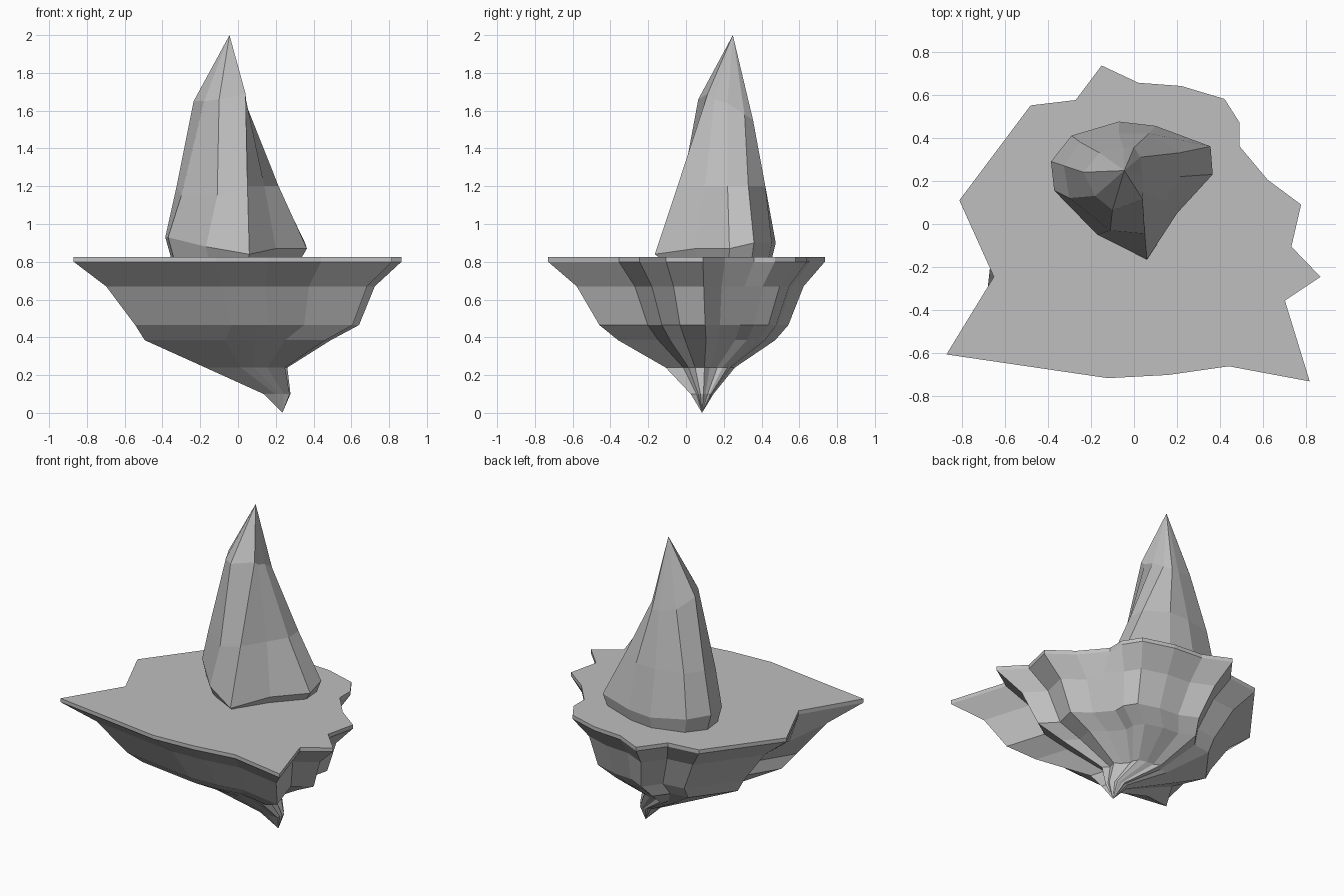
import bpy, bmesh

stone = bpy.data.materials.new("grey stone")
stone.diffuse_color = (0.52, 0.52, 0.52, 1)


def loft(name, rings, tip, cap_last=False):
    """Skin a stack of equal-length rings, closing the far end at a tip."""
    bm = bmesh.new()
    loops = [[bm.verts.new(p) for p in ring] for ring in rings]
    point = bm.verts.new(tip)
    n = len(loops[0])
    bm.faces.new(loops[0])
    for i in range(n):
        j = (i + 1) % n
        for a, b in zip(loops, loops[1:]):
            bm.faces.new((a[i], a[j], b[j], b[i]))
        bm.faces.new((loops[-1][i], loops[-1][j], point))
    bmesh.ops.recalc_face_normals(bm, faces=bm.faces)
    mesh = bpy.data.meshes.new(name)
    bm.to_mesh(mesh)
    bm.free()
    mesh.materials.append(stone)
    obj = bpy.data.objects.new(name, mesh)
    bpy.context.collection.objects.link(obj)
    return obj


# Floating island: jagged outline shrinking downward to an off-centre tip
outline = [(-.87, -.605), (-.12, -.715), (.16, -.70), (.44, -.66), (.815, -.73),
           (.70, -.355), (.865, -.245), (.73, -.105), (.775, .09), (.62, .205),
           (.49, .36), (.49, .47), (.42, .58), (.22, .64), (.02, .655),
           (-.15, .735), (-.27, .575), (-.48, .55), (-.81, .11), (-.65, -.245)]
# Each level: height, scale, centre x, centre y
levels = [(.825, 1, 0, 0), (.80, 1, 0, 0), (.67, .82, .015, .02),
          (.465, .683, .05, .04), (.385, .568, 0, .055),
          (.24, .25, .045, .075), (.10, .082, .207, .085)]
rings = [[(cx + x * s, cy + y * s, z) for x, y in outline] for z, s, cx, cy in levels]
# Notches that bulge out beneath the rim
rings[2][19] = (-.66, -.13, .67)
rings[2][10] = (.50, .31, .67)
loft("floating_island", rings, (.235, .085, 0))

# Mountain: faceted peak, widest just above the ground
foot = [(.06, -.165, .84), (.2, .05, .87), (.365, .23, .87), (.355, .36, .90),
        (.1, .455, .90), (-.07, .475, .90), (-.29, .41, .92), (-.385, .29, .93),
        (-.37, .155, .93), (-.17, -.05, .88)]
middle = [(.05, -.045, 1.2), (.14, .10, 1.2), (.215, .22, 1.2), (.21, .33, 1.2),
          (.07, .42, 1.2), (-.07, .42, 1.2), (-.25, .38, 1.2), (-.325, .27, 1.2),
          (-.30, .12, 1.15), (-.11, -.03, 1.15)]
upper = [(.04, .115, 1.69), (.042, .15, 1.66), (.04, .22, 1.64), (.03, .31, 1.58),
         (0, .355, 1.55), (-.05, .355, 1.55), (-.16, .33, 1.58), (-.235, .24, 1.65),
         (-.18, .13, 1.65), (-.10, .065, 1.66)]
base = [(x * .92, .2 + (y - .2) * .93, .82) for x, y, z in foot]
loft("mountain", [base, foot, middle, upper], (-.045, .248, 2.0))
